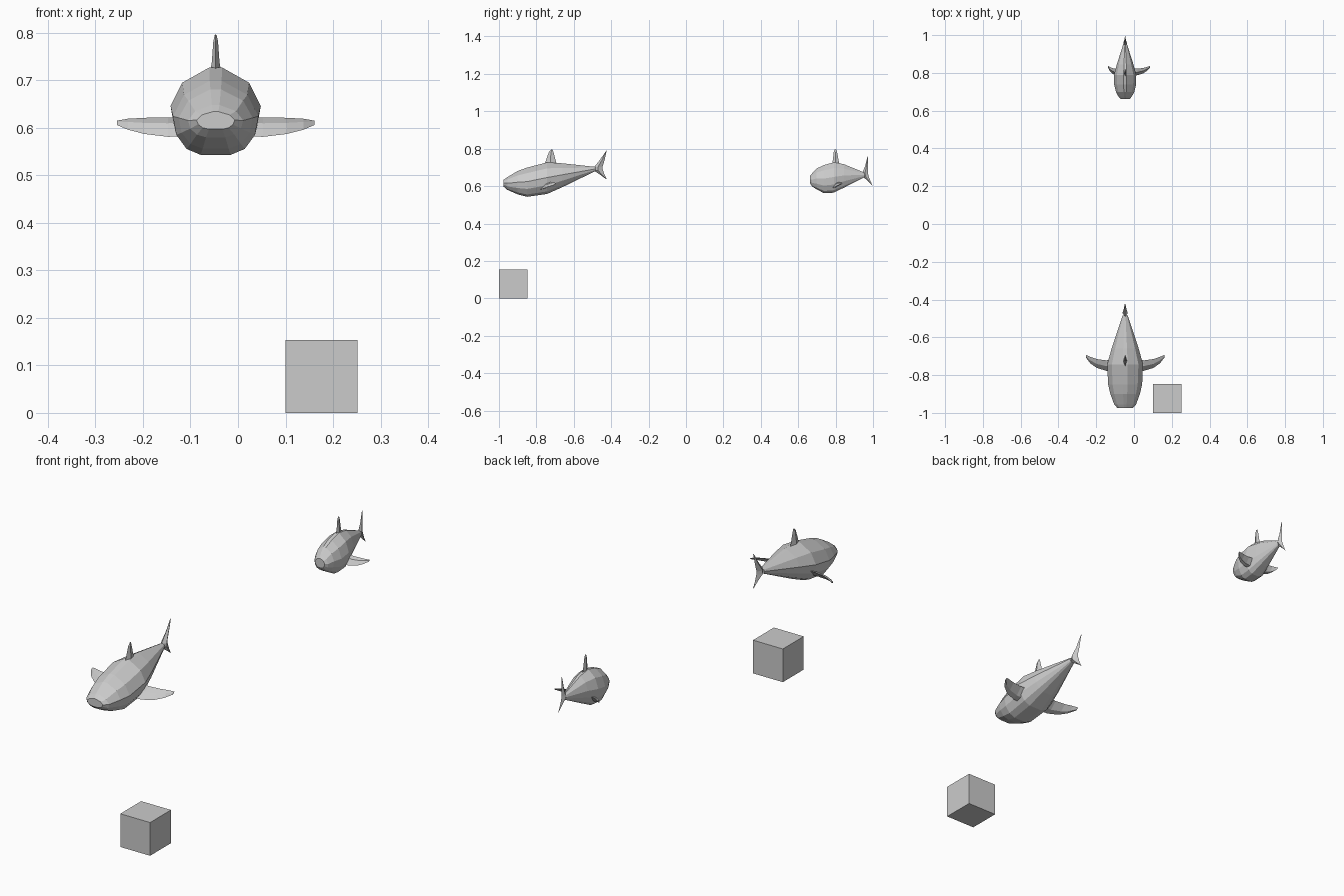
import bpy, bmesh
from mathutils import Vector

CX = -0.047
# half cross-section of the body: x factor, height factor (0 bottom, 1 top)
HALF = [(0.14, 1.0), (0.74, 0.81), (1.0, 0.52), (0.92, 0.27), (0.68, 0.08), (0.35, 0.0)]


def loft(name, rings):
    """Skin closed rings of equal point count and cap both ends."""
    bm = bmesh.new()
    loops = [[bm.verts.new(p) for p in r] for r in rings]
    n = len(loops[0])
    for a, b in zip(loops, loops[1:]):
        for i in range(n):
            j = (i + 1) % n
            bm.faces.new((a[i], a[j], b[j], b[i]))
    bm.faces.new(loops[0])
    bm.faces.new(loops[-1])
    bmesh.ops.recalc_face_normals(bm, faces=bm.faces)
    me = bpy.data.meshes.new(name)
    bm.to_mesh(me)
    bm.free()
    ob = bpy.data.objects.new(name, me)
    bpy.context.collection.objects.link(ob)
    return ob


def body(name, stations):
    """Stations: y, half width, bottom z, top z."""
    rings = []
    for y, w, lo, hi in stations:
        right = [(CX + w * u, y, lo + (hi - lo) * v) for u, v in HALF]
        left = [(2 * CX - x, yy, z) for x, yy, z in reversed(right)]
        rings.append(right + left)
    loft(name, rings)


def upright_fin(name, sections):
    """Diamond sections: leading (y, z), trailing (y, z), half thickness."""
    rings = []
    for (y0, z0), (y1, z1), t in sections:
        ym, zm = y0 * 0.55 + y1 * 0.45, z0 * 0.55 + z1 * 0.45
        rings.append([(CX, y0, z0), (CX + t, ym, zm), (CX, y1, z1), (CX - t, ym, zm)])
    loft(name, rings)


def side_fin(name, sections, side, root, reach=1.0):
    """Sections: x offset, leading (y, z), trailing (y, z), half thickness."""
    rings = []
    for dx, (y0, z0), (y1, z1), t in sections:
        x = CX + side * (root + (dx - root) * reach)
        a, b = Vector((x, y0, z0)), Vector((x, y1, z1))
        m = a.lerp(b, 0.45)
        up = Vector((0, 0, t))
        rings.append([a, m + up, b, m - up])
    loft(name, rings)


# large fish
body("large_fish_body", [
    (-0.975, 0.040, 0.597, 0.634), (-0.955, 0.058, 0.580, 0.648),
    (-0.900, 0.078, 0.556, 0.681), (-0.850, 0.090, 0.543, 0.699),
    (-0.743, 0.095, 0.558, 0.727), (-0.660, 0.072, 0.595, 0.722),
    (-0.485, 0.014, 0.680, 0.703)])
upright_fin("large_fish_dorsal_fin", [
    ((-0.756, 0.715), (-0.690, 0.712), 0.012),
    ((-0.748, 0.740), (-0.697, 0.738), 0.008),
    ((-0.733, 0.783), (-0.708, 0.780), 0.005),
    ((-0.722, 0.795), (-0.713, 0.796), 0.002)])
upright_fin("large_fish_tail_fin", [
    ((-0.427, 0.787), (-0.423, 0.795), 0.002),
    ((-0.462, 0.738), (-0.435, 0.740), 0.007),
    ((-0.492, 0.701), (-0.447, 0.702), 0.014),
    ((-0.492, 0.682), (-0.445, 0.688), 0.014),
    ((-0.462, 0.663), (-0.435, 0.660), 0.007),
    ((-0.427, 0.638), (-0.422, 0.633), 0.002)])
large_side = [
    (0.060, (-0.782, 0.582), (-0.715, 0.622), 0.012),
    (0.100, (-0.777, 0.581), (-0.722, 0.622), 0.010),
    (0.150, (-0.762, 0.587), (-0.715, 0.621), 0.008),
    (0.185, (-0.737, 0.596), (-0.703, 0.619), 0.006),
    (0.208, (-0.707, 0.606), (-0.693, 0.615), 0.003)]
for s, n in ((1, "right"), (-1, "left")):
    side_fin(f"large_fish_{n}_side_fin", large_side, s, 0.06)

# small fish
body("small_fish_body", [
    (0.663, 0.025, 0.615, 0.655), (0.674, 0.035, 0.598, 0.668),
    (0.698, 0.048, 0.583, 0.694), (0.738, 0.058, 0.562, 0.713),
    (0.790, 0.059, 0.565, 0.727), (0.845, 0.044, 0.592, 0.717),
    (0.955, 0.009, 0.648, 0.672)])
upright_fin("small_fish_dorsal_fin", [
    ((0.780, 0.715), (0.822, 0.712), 0.007),
    ((0.785, 0.740), (0.816, 0.738), 0.005),
    ((0.790, 0.783), (0.808, 0.782), 0.003),
    ((0.795, 0.796), (0.803, 0.796), 0.001)])
upright_fin("small_fish_tail_fin", [
    ((0.969, 0.752), (0.973, 0.760), 0.001),
    ((0.957, 0.706), (0.974, 0.706), 0.004),
    ((0.944, 0.673), (0.973, 0.670), 0.009),
    ((0.946, 0.650), (0.976, 0.655), 0.009),
    ((0.967, 0.632), (0.985, 0.630), 0.004),
    ((0.992, 0.608), (0.998, 0.602), 0.001)])
small_side = [
    (0.035, (0.783, 0.592), (0.825, 0.622), 0.012),
    (0.065, (0.788, 0.591), (0.822, 0.622), 0.010),
    (0.095, (0.797, 0.596), (0.826, 0.621), 0.008),
    (0.118, (0.812, 0.604), (0.832, 0.619), 0.006),
    (0.132, (0.828, 0.612), (0.838, 0.617), 0.003)]
side_fin("small_fish_right_side_fin", small_side, 1, 0.035)
side_fin("small_fish_left_side_fin", small_side, -1, 0.035, 0.57)

# loose block on the floor
bpy.ops.mesh.primitive_cube_add(size=1, location=(0.176, -0.924, 0.0765))
block = bpy.context.object
block.name = "floor_block"
block.scale = (0.152, 0.152, 0.153)
